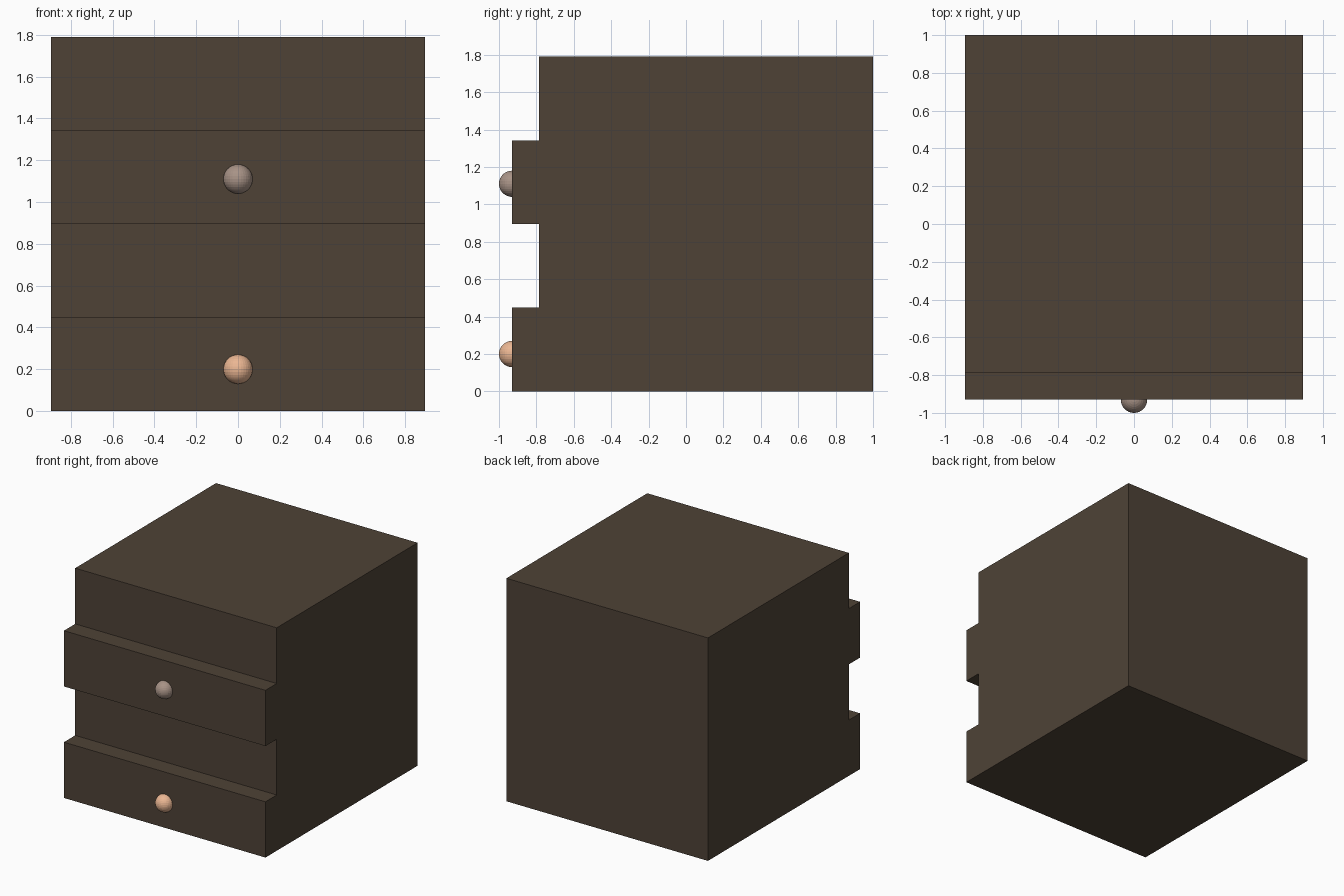
import bpy, bmesh

if "Cube" in bpy.data.objects:
    bpy.data.objects.remove(bpy.data.objects["Cube"])

HALF_W = 0.895
FRONT, FACE, BACK = -0.93, -0.787, 1.0   # drawer front, recessed face, back
ROW, TOP = 0.4475, 1.79                  # height of one drawer row, total height


def material(name, rgb):
    m = bpy.data.materials.new(name)
    m.diffuse_color = (*rgb, 1)
    m.use_nodes = True
    m.node_tree.nodes["Principled BSDF"].inputs["Base Color"].default_value = m.diffuse_color
    return m


def add_object(name, bm, mat):
    bmesh.ops.recalc_face_normals(bm, faces=bm.faces)
    mesh = bpy.data.meshes.new(name)
    bm.to_mesh(mesh)
    bm.free()
    mesh.materials.append(mat)
    obj = bpy.data.objects.new(name, mesh)
    bpy.context.collection.objects.link(obj)
    return obj


# Cabinet: stepped side profile (y, z) with alternating protruding drawers
profile = [(BACK, TOP), (BACK, 0)]
for row, y in enumerate((FRONT, FACE, FRONT, FACE)):
    profile += [(y, row * ROW), (y, (row + 1) * ROW)]

bm = bmesh.new()
side = bm.faces.new([bm.verts.new((-HALF_W, y, z)) for y, z in profile])
sweep = bmesh.ops.extrude_face_region(bm, geom=[side], use_keep_orig=True)
moved = [g for g in sweep["geom"] if isinstance(g, bmesh.types.BMVert)]
bmesh.ops.translate(bm, verts=moved, vec=(2 * HALF_W, 0, 0))
add_object("drawer_cabinet", bm, material("dark_wood", (0.077, 0.055, 0.037)))

# Round knobs, half sunk into the protruding drawers
for name, z, rgb in (("lower_knob", 0.20, (0.83, 0.47, 0.29)),
                     ("upper_knob", 1.11, (0.39, 0.29, 0.24))):
    bm = bmesh.new()
    bmesh.ops.create_uvsphere(bm, u_segments=32, v_segments=16, radius=0.07)
    knob = add_object(name, bm, material(name + "_paint", rgb))
    knob.location = (0, FRONT, z)
